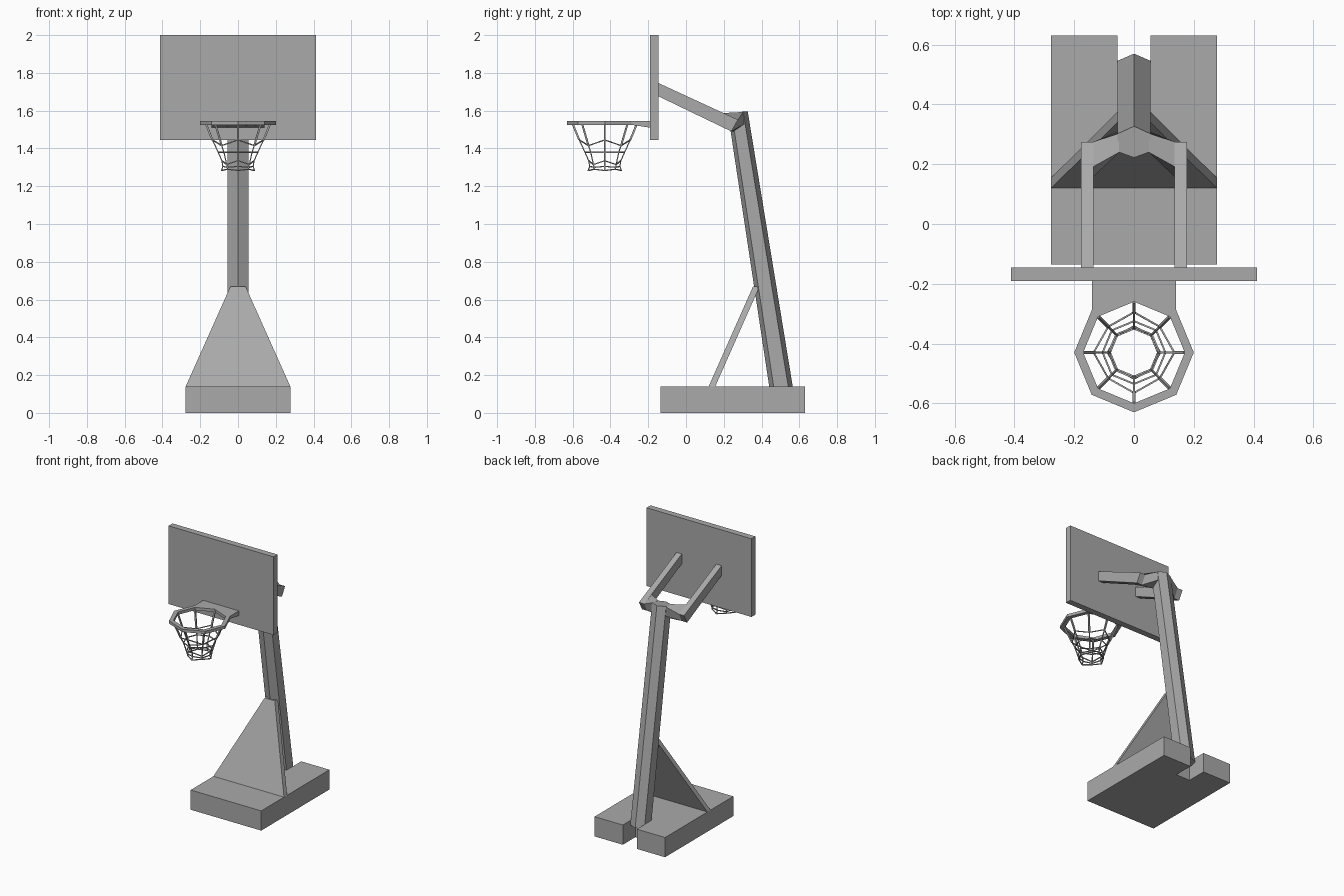
import bpy, bmesh, math
from mathutils import Vector

cube = bpy.data.objects.get("Cube")
if cube:
    bpy.data.objects.remove(cube, do_unlink=True)

grey = bpy.data.materials.new("plain_grey")
grey.use_nodes = True
COLOUR = (0.4, 0.4, 0.4, 1)
grey.diffuse_color = COLOUR
grey.node_tree.nodes["Principled BSDF"].inputs["Base Color"].default_value = COLOUR


def finish(name, bm):
    bmesh.ops.recalc_face_normals(bm, faces=bm.faces)
    mesh = bpy.data.meshes.new(name)
    bm.to_mesh(mesh)
    bm.free()
    mesh.materials.append(grey)
    obj = bpy.data.objects.new(name, mesh)
    bpy.context.collection.objects.link(obj)
    return obj


def add_loft(bm, start, end, caps=True):
    """Bridge two matching loops of points and cap the ends."""
    a = [bm.verts.new(p) for p in start]
    b = [bm.verts.new(p) for p in end]
    n = len(a)
    for i in range(n):
        j = (i + 1) % n
        bm.faces.new((a[i], a[j], b[j], b[i]))
    if caps:
        bm.faces.new(a)
        bm.faces.new(b)


def loft(name, start, end):
    bm = bmesh.new()
    add_loft(bm, start, end)
    return finish(name, bm)


def box(name, x, y, z):
    def rect(h):
        return [(x[0], y[0], h), (x[1], y[0], h), (x[1], y[1], h), (x[0], y[1], h)]
    return loft(name, rect(z[0]), rect(z[1]))


def rod(bm, a, b, radius):
    """Square rod between two points."""
    a, b = Vector(a), Vector(b)
    d = (b - a).normalized()
    u = d.orthogonal().normalized() * radius
    v = d.cross(u)
    ring = [u, v, -u, -v]
    add_loft(bm, [a + o for o in ring], [b + o for o in ring])


# Base slab with a slot at the back for the pole
half = [(0.277, -0.135), (0.277, 0.63), (0.055, 0.63), (0.055, 0.49)]
outline = half + [(-x, y) for x, y in reversed(half)]
loft("base", [(x, y, 0) for x, y in outline], [(x, y, 0.14) for x, y in outline])


# Leaning six-sided pole
def hexagon(front, side_front, side_back, back, z_front, z_back):
    return [(0, front, z_front), (0.055, side_front, z_front), (0.055, side_back, z_back),
            (0, back, z_back), (-0.055, side_back, z_back), (-0.055, side_front, z_front)]


loft("pole", hexagon(0.448, 0.472, 0.546, 0.57, 0.09, 0.11),
     hexagon(0.222, 0.242, 0.302, 0.327, 1.585, 1.595))

# Sloping brace plate
loft("brace",
     [(-0.277, 0.12, 0.14), (0.277, 0.12, 0.14), (0.277, 0.155, 0.14), (-0.277, 0.155, 0.14)],
     [(-0.04, 0.355, 0.67), (0.04, 0.355, 0.67), (0.04, 0.39, 0.67), (-0.04, 0.39, 0.67)])

# Arms carrying the backboard, tied to the pole head
arm_back = [(0.275, 1.552), (0.24, 1.49), (-0.15, 1.678), (-0.15, 1.748)]
arm_joint = [(0.192, 1.587), (0.275, 1.552), (0.24, 1.49), (0.158, 1.53)]
pole_joint = [(0.24, 1.587), (0.303, 1.593), (0.31, 1.53), (0.252, 1.49)]
for side, s in (("left", 1), ("right", -1)):
    loft(side + "_arm", [(s * 0.135, y, z) for y, z in arm_back],
         [(s * 0.177, y, z) for y, z in arm_back])
    loft(side + "_arm_bracket", [(s * 0.136, y, z) for y, z in arm_joint],
         [(s * 0.05, y, z) for y, z in pole_joint])

# Backboard
box("backboard", (-0.412, 0.412), (-0.19, -0.146), (1.445, 2.0))

# Octagonal rim
CENTRE_Y = -0.43


def polar(i, radius, z):
    a = math.tau * i / 8
    return Vector((radius * math.cos(a), CENTRE_Y + radius * math.sin(a), z))


bm = bmesh.new()
section = [(0.2, 1.525), (0.2, 1.545), (0.17, 1.545), (0.17, 1.525)]
for i in range(8):
    add_loft(bm, [polar(i, r, z) for r, z in section],
             [polar(i + 1, r, z) for r, z in section], caps=False)
bmesh.ops.remove_doubles(bm, verts=bm.verts, dist=0.0001)
finish("rim", bm)

# Plate joining rim and backboard, with its front edge following the rim
plate = [(0.14, -0.19), (0.14, -0.289), (0.12, -0.31), (0, -0.26)]
plate += [(-x, y) for x, y in reversed(plate[:3])]
loft("rim_plate", [(x, y, 1.51 if y > -0.2 else 1.525) for x, y in plate],
     [(x, y, 1.544) for x, y in plate])

# Net: zigzag rings (radius, height on even and odd strands) joined by strands
levels = [((0.17, 1.53), (0.17, 1.53)), ((0.135, 1.445), (0.122, 1.415)),
          ((0.105, 1.38), (0.105, 1.38)), ((0.085, 1.335), (0.085, 1.315)),
          ((0.08, 1.305), (0.08, 1.3)), ((0.088, 1.283), (0.08, 1.29))]
bm = bmesh.new()
for k, level in enumerate(levels):
    for i in range(8):
        here = polar(i, *level[i % 2])
        if k > 0:
            rod(bm, here, polar(i + 1, *level[(i + 1) % 2]), 0.004)
            rod(bm, polar(i, *levels[k - 1][i % 2]), here, 0.007 if k == 1 else 0.004)
finish("net", bm)
